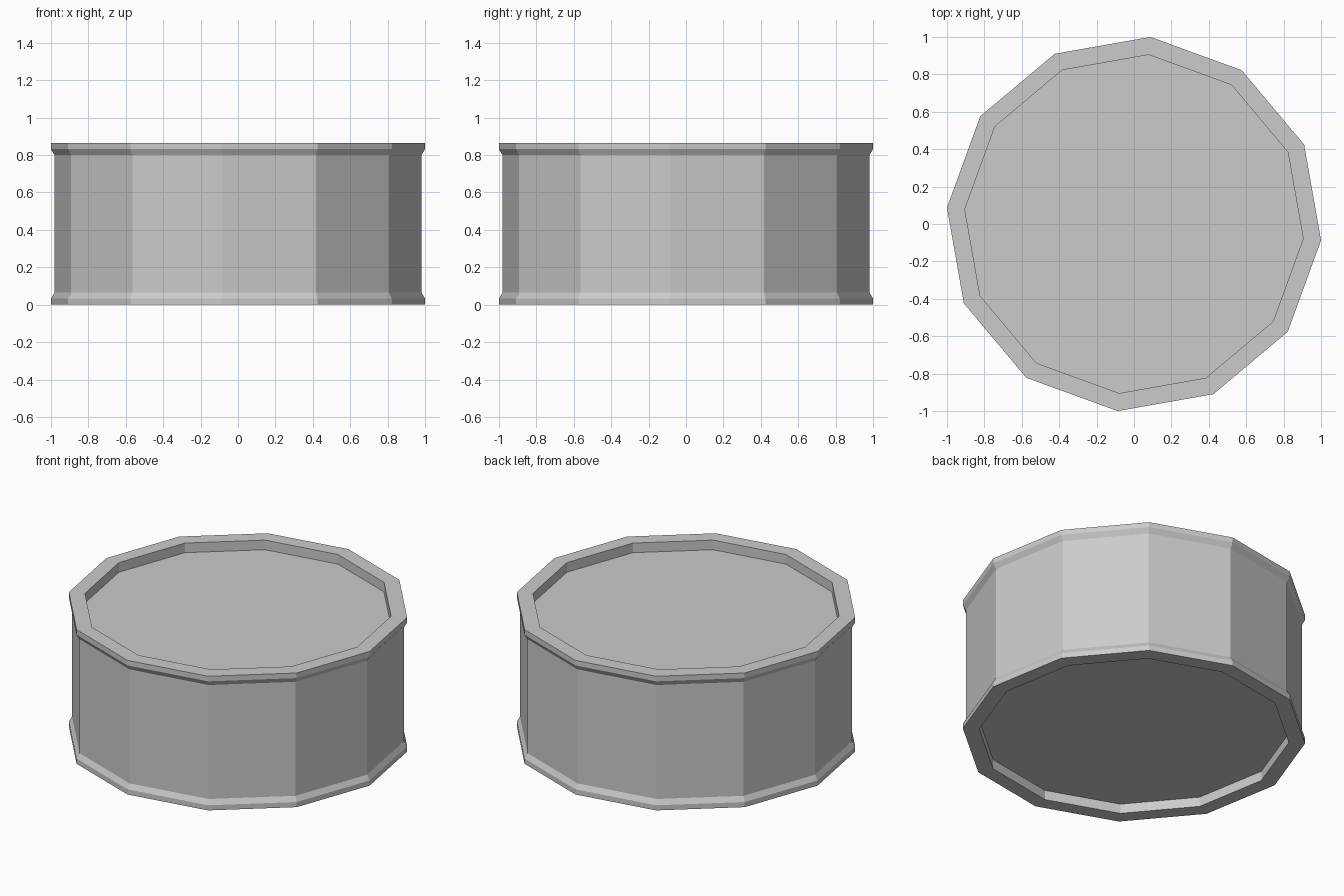
import bpy, bmesh, math

if "Cube" in bpy.data.objects:
    bpy.data.objects.remove(bpy.data.objects["Cube"])

SIDES = 12
TURN = math.radians(-5)
HEIGHT = 0.865

# Half profile (radius, height): recessed floor, rims, slightly narrower wall
lower = [(0.908, 0.062), (0.908, 0.0), (1.0038, 0.0), (1.0038, 0.033), (0.985, 0.065)]
profile = lower + [(r, HEIGHT - z) for r, z in reversed(lower)]

bm = bmesh.new()
rings = []
for r, z in profile:
    ring = []
    for i in range(SIDES):
        a = TURN + 2 * math.pi * i / SIDES
        ring.append(bm.verts.new((r * math.cos(a), r * math.sin(a), z)))
    rings.append(ring)

# Walls and rims
for a, b in zip(rings, rings[1:]):
    for i in range(SIDES):
        j = (i + 1) % SIDES
        bm.faces.new((a[i], a[j], b[j], b[i]))

# Recessed end discs
bm.faces.new(rings[0][::-1])
bm.faces.new(rings[-1])
bmesh.ops.recalc_face_normals(bm, faces=bm.faces)

mesh = bpy.data.meshes.new("can_body")
bm.to_mesh(mesh)
bm.free()
can = bpy.data.objects.new("can_body", mesh)
bpy.context.collection.objects.link(can)
